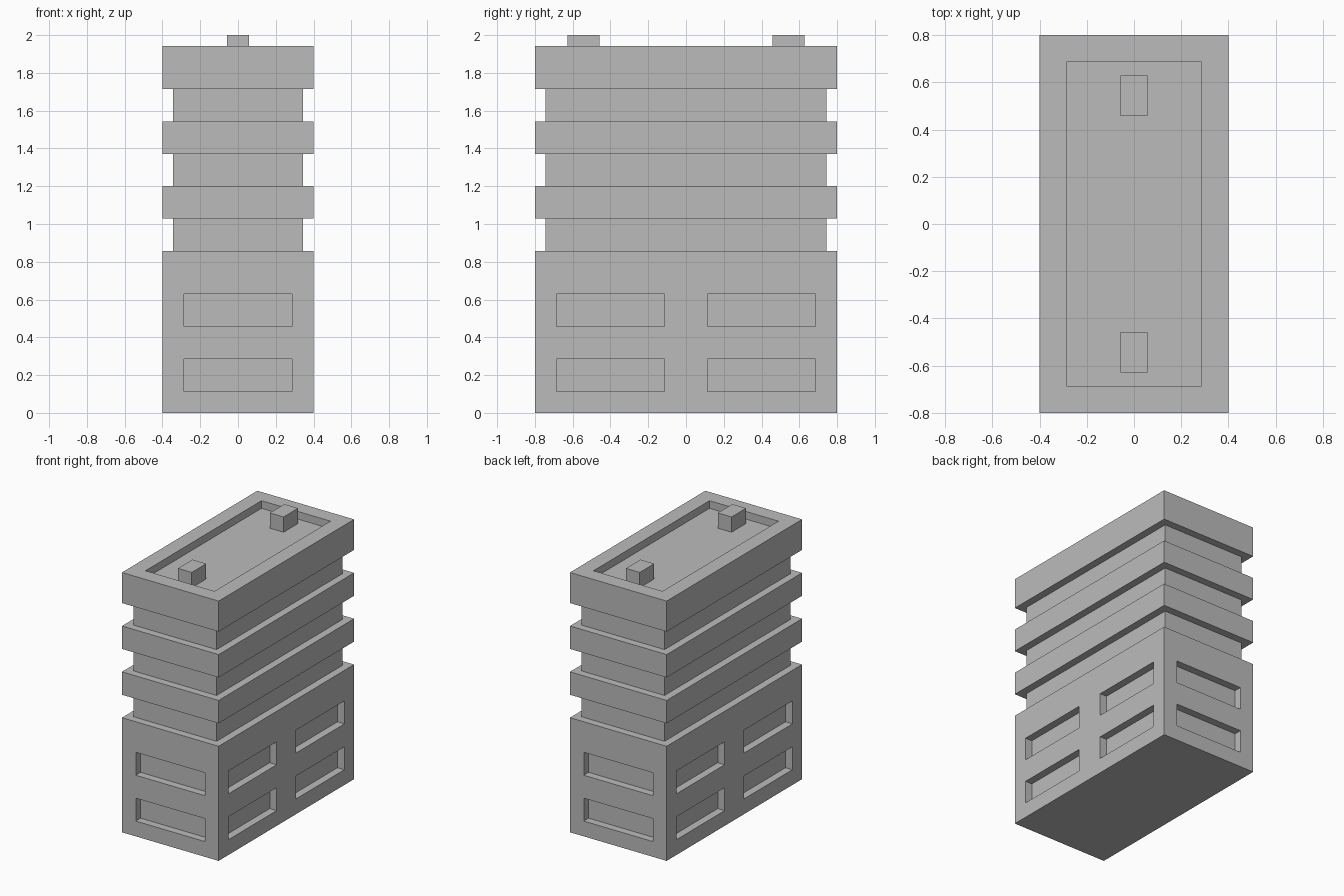
import bpy
import bmesh
from mathutils import Matrix, Vector

default_cube = bpy.data.objects.get("Cube")
if default_cube:
    bpy.data.objects.remove(default_cube, do_unlink=True)

U = 2 / 35                      # building module
HALF_X, HALF_Y = 7, 14          # half footprint in modules

concrete = bpy.data.materials.new("concrete_grey")
concrete.use_nodes = True
grey = (0.5, 0.5, 0.5, 1)
concrete.diffuse_color = grey
concrete.node_tree.nodes["Principled BSDF"].inputs["Base Color"].default_value = grey


def make_object(name, bm):
    bmesh.ops.recalc_face_normals(bm, faces=bm.faces)
    bmesh.ops.scale(bm, vec=(U, U, U), verts=bm.verts)
    mesh = bpy.data.meshes.new(name)
    bm.to_mesh(mesh)
    bm.free()
    mesh.materials.append(concrete)
    obj = bpy.data.objects.new(name, mesh)
    bpy.context.collection.objects.link(obj)
    return obj


def add_box(bm, low, high):
    low, high = Vector(low), Vector(high)
    size = Matrix.Diagonal((*(high - low), 1))
    bmesh.ops.create_cube(bm, size=1, matrix=Matrix.Translation((low + high) / 2) @ size)


# Tower shell: stepped (inset, height) profile, ending in the sunken roof
profile = [(0, 0), (0, 15)]
for z in (15, 21, 27):
    profile += [(1, z), (1, z + 3), (0, z + 3), (0, z + 6)]
profile[-1] = (0, 34)
profile += [(2, 34), (2, 33)]

bm = bmesh.new()
rings = []
for inset, z in profile:
    x, y = HALF_X - inset, HALF_Y - inset
    rings.append([bm.verts.new((sx * x, sy * y, z))
                  for sx, sy in ((-1, -1), (1, -1), (1, 1), (-1, 1))])
for lower, upper in zip(rings, rings[1:]):
    for i in range(4):
        j = (i + 1) % 4
        bm.faces.new((lower[i], lower[j], upper[j], upper[i]))
bm.faces.new(rings[0])
bm.faces.new(rings[-1])
tower = make_object("tower", bm)

# Window recesses, two rows on every side
bm = bmesh.new()
for z in (2, 8):
    for side in (-1, 1):
        y0, y1 = sorted((side * (HALF_Y - 1), side * (HALF_Y + 1)))
        add_box(bm, (-5, y0, z), (5, y1, z + 3))
        x0, x1 = sorted((side * (HALF_X - 1), side * (HALF_X + 1)))
        for y in (-12, 2):
            add_box(bm, (x0, y, z), (x1, y + 10, z + 3))
cutter = make_object("window_cutter", bm)
cutter.hide_render = True

cut = tower.modifiers.new("windows", "BOOLEAN")
cut.operation = "DIFFERENCE"
cut.solver = "EXACT"
cut.object = cutter
bpy.context.view_layer.objects.active = tower
bpy.ops.object.modifier_apply(modifier=cut.name)
bpy.data.objects.remove(cutter, do_unlink=True)

# Rooftop vents
for name, y in (("front_roof_vent", -11), ("back_roof_vent", 8)):
    bm = bmesh.new()
    add_box(bm, (-1, y, 33), (1, y + 3, 35))
    make_object(name, bm)
